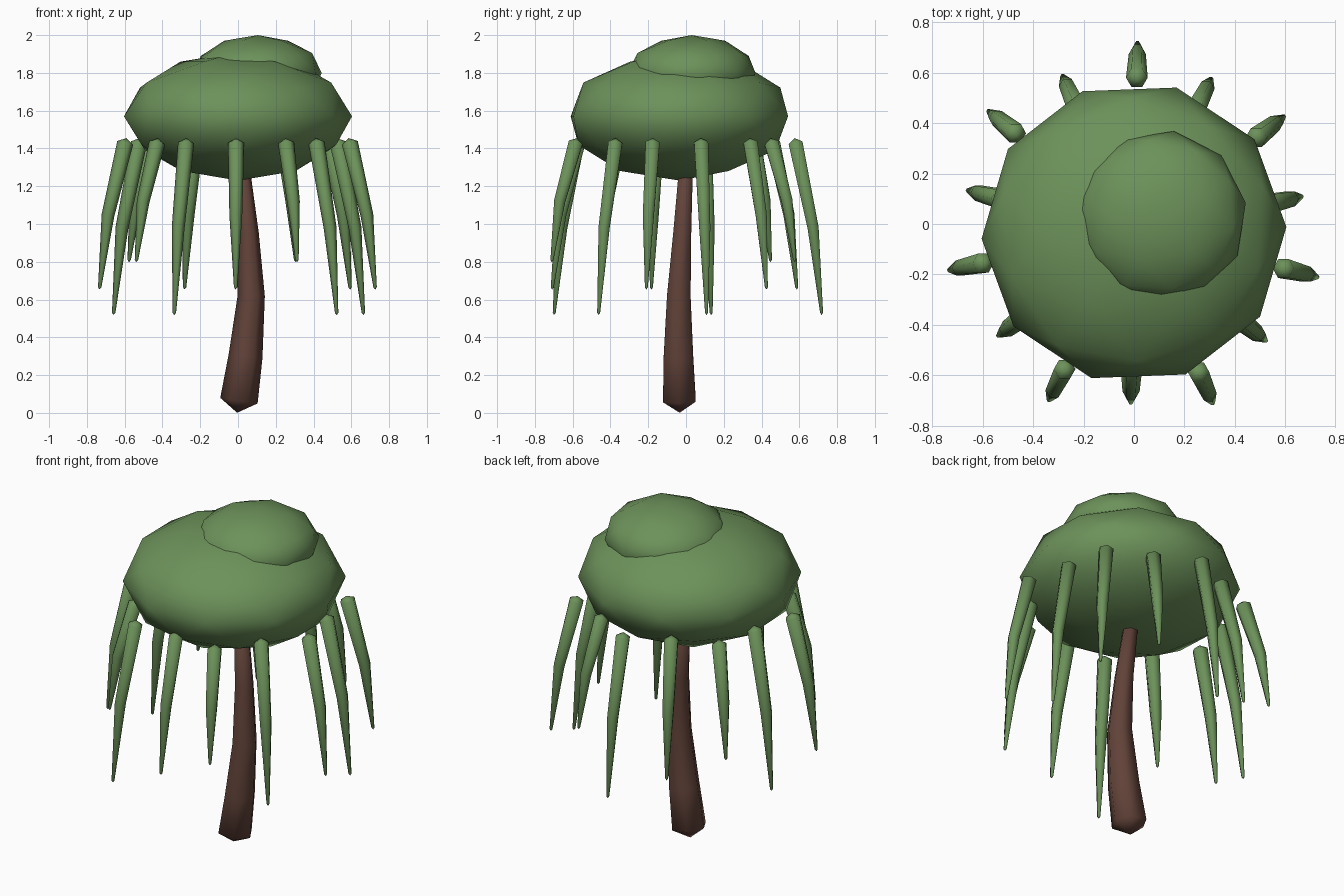
import bpy, bmesh
from math import sin, cos, pi, radians
from mathutils import Vector

cube = bpy.data.objects.get("Cube")
if cube:
    bpy.data.objects.remove(cube)


def material(name, rgb):
    mat = bpy.data.materials.new(name)
    mat.use_nodes = True
    mat.diffuse_color = (*rgb, 1)
    mat.node_tree.nodes["Principled BSDF"].inputs["Base Color"].default_value = (*rgb, 1)
    return mat


leaf_green = material("leaf_green", (0.15, 0.285, 0.102))
bark_brown = material("bark_brown", (0.12, 0.055, 0.04))


def finish(bm, name, mat):
    bmesh.ops.recalc_face_normals(bm, faces=bm.faces)
    mesh = bpy.data.meshes.new(name)
    bm.to_mesh(mesh)
    bm.free()
    mesh.materials.append(mat)
    mesh.shade_smooth()
    obj = bpy.data.objects.new(name, mesh)
    bpy.context.collection.objects.link(obj)
    return obj


def blob(name, center, size, turn):
    bm = bmesh.new()
    bmesh.ops.create_icosphere(bm, subdivisions=2, radius=1)
    obj = finish(bm, name, leaf_green)
    obj.location, obj.scale = center, size
    obj.rotation_euler.z = radians(turn)


def tube(name, path, radii, sides, mat, start_tip, end_tip):
    """Tapered tube with rings square to the path and pointed ends."""
    bm = bmesh.new()
    path = [Vector(p) for p in path]
    rings = []
    for i, (p, r) in enumerate(zip(path, radii)):
        axis = (path[min(i + 1, len(path) - 1)] - path[max(i - 1, 0)]).normalized()
        side = Vector((0, 1, 0)).cross(axis).normalized()
        if abs(axis.y) > 0.9:
            side = Vector((1, 0, 0))
        up = axis.cross(side)
        rings.append([bm.verts.new(p + r * (side * cos(2 * pi * k / sides) + up * sin(2 * pi * k / sides)))
                      for k in range(sides)])
    for a, b in zip(rings, rings[1:]):
        for k in range(sides):
            n = (k + 1) % sides
            bm.faces.new((a[k], a[n], b[n], b[k]))
    first = bm.verts.new(path[0] + (path[0] - path[1]).normalized() * start_tip)
    last = bm.verts.new(path[-1] + (path[-1] - path[-2]).normalized() * end_tip)
    for ring, tip in ((rings[0], first), (rings[-1], last)):
        for k in range(sides):
            bm.faces.new((ring[k], ring[(k + 1) % sides], tip))
    return finish(bm, name, mat)


# Leaf crown: a wide dome with a smaller one on top
blob("crown", (0, -0.035, 1.57), (0.605, 0.597, 0.34), 20)
blob("crown_top", (0.105, 0.03, 1.8), (0.342, 0.342, 0.2), 27)

# Curved trunk
tube("trunk",
     [(0.005, -0.035, 0.065), (0.04, -0.04, 0.3), (0.07, -0.038, 0.62),
      (0.055, -0.02, 0.95), (0.02, 0.0, 1.3)],
     [0.1, 0.09, 0.072, 0.055, 0.042], 6, bark_brown, 0.065, 0.02)

# Hanging fronds in a ring, lengths cycling and distance alternating
COUNT = 14
for i in range(COUNT):
    angle = radians(11.8) + 2 * pi * i / COUNT
    reach = 0.07 * (i % 2)
    bottom = (0.53, 0.665, 0.81)[i % 3]
    top = 1.43
    path = [(cos(angle) * (r + reach), sin(angle) * (r + reach) - 0.03, z)
            for r, z in ((0.54, top), (0.633, (top + bottom) / 2), (0.678, bottom))]
    tube(f"frond_{i + 1}", path, [0.043, 0.034, 0.009], 6, leaf_green, 0.025, 0.012)
